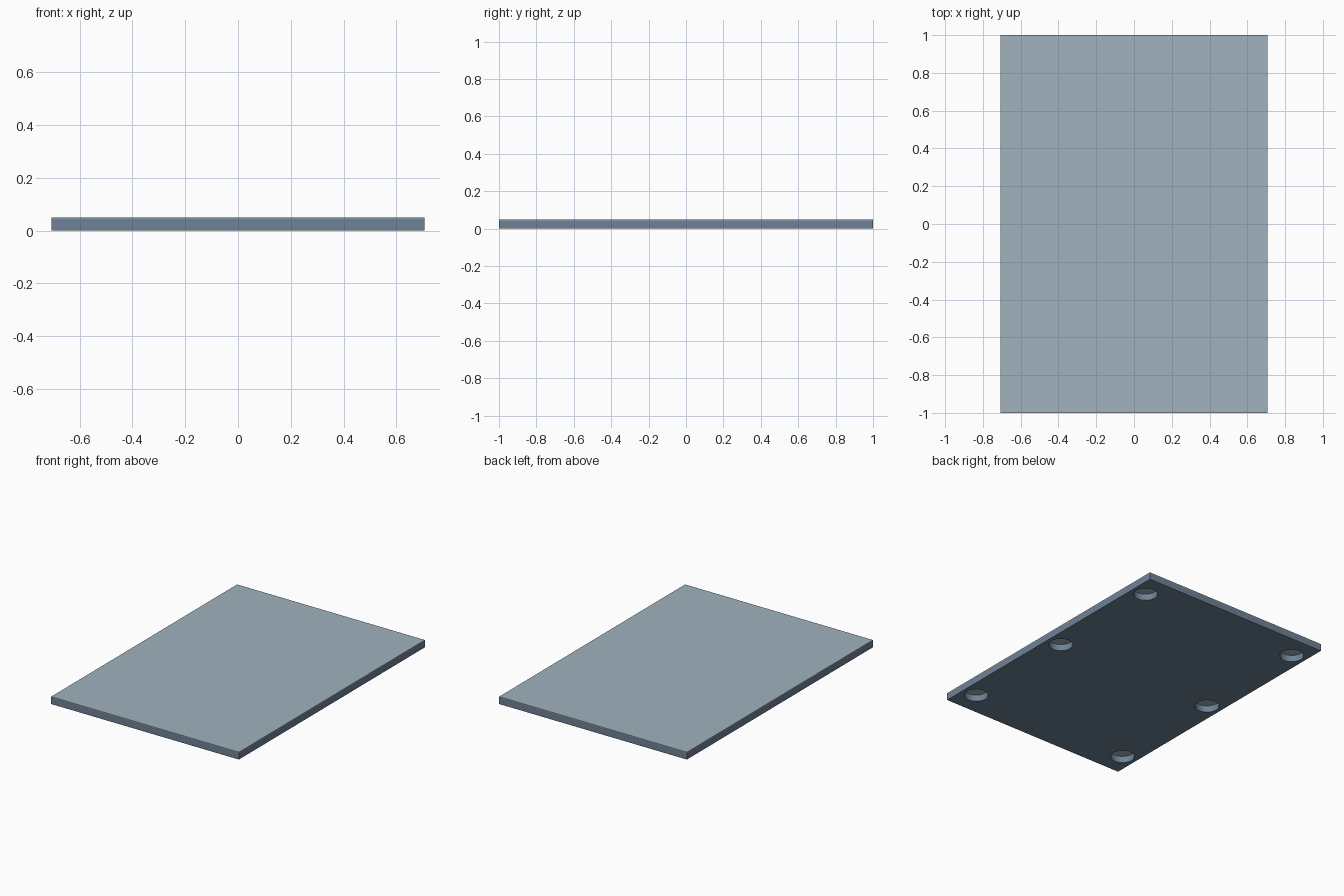
import bpy, bmesh

if "Cube" in bpy.data.objects:
    bpy.data.objects.remove(bpy.data.objects["Cube"])

WIDTH, LENGTH = 1.414, 2.0
BASE_H, HEIGHT = 0.045, 0.05
HOLE_R = 0.076


def material(name, rgb):
    mat = bpy.data.materials.new(name)
    mat.diffuse_color = (*rgb, 1)
    mat.use_nodes = True
    mat.node_tree.nodes["Principled BSDF"].inputs["Base Color"].default_value = mat.diffuse_color
    return mat


def link_mesh(name, bm, mat=None):
    mesh = bpy.data.meshes.new(name)
    bm.to_mesh(mesh)
    bm.free()
    if mat:
        mesh.materials.append(mat)
    obj = bpy.data.objects.new(name, mesh)
    bpy.context.collection.objects.link(obj)
    return obj


def slab(name, z0, z1, mat):
    bm = bmesh.new()
    bmesh.ops.create_cube(bm, size=1)
    for v in bm.verts:
        v.co = (v.co.x * WIDTH, v.co.y * LENGTH, z1 if v.co.z > 0 else z0)
    return link_mesh(name, bm, mat)


# Darker base board and thin lighter sheet on top
base = slab("base_board", 0, BASE_H, material("dark_slate", (0.156, 0.223, 0.305)))
slab("top_sheet", BASE_H, HEIGHT, material("light_slate", (0.35, 0.445, 0.515)))

# Six round holes through the base, closed above by the sheet
bm = bmesh.new()
for x in (-0.605, 0.605):
    for y in (-0.835, 0, 0.835):
        new = bmesh.ops.create_cone(bm, cap_ends=True, segments=32, radius1=HOLE_R,
                                    radius2=HOLE_R, depth=0.2)
        bmesh.ops.translate(bm, verts=new["verts"], vec=(x, y, 0))
cutter = link_mesh("hole_cutter", bm)
cutter.hide_render = True

cut = base.modifiers.new("holes", 'BOOLEAN')
cut.operation = 'DIFFERENCE'
cut.solver = 'EXACT'
cut.object = cutter

# Apply the cut and smooth the hole walls
bpy.context.view_layer.objects.active = base
base.select_set(True)
bpy.ops.object.modifier_apply(modifier=cut.name)
bpy.data.objects.remove(cutter)
bpy.ops.object.shade_smooth_by_angle(angle=0.5)
